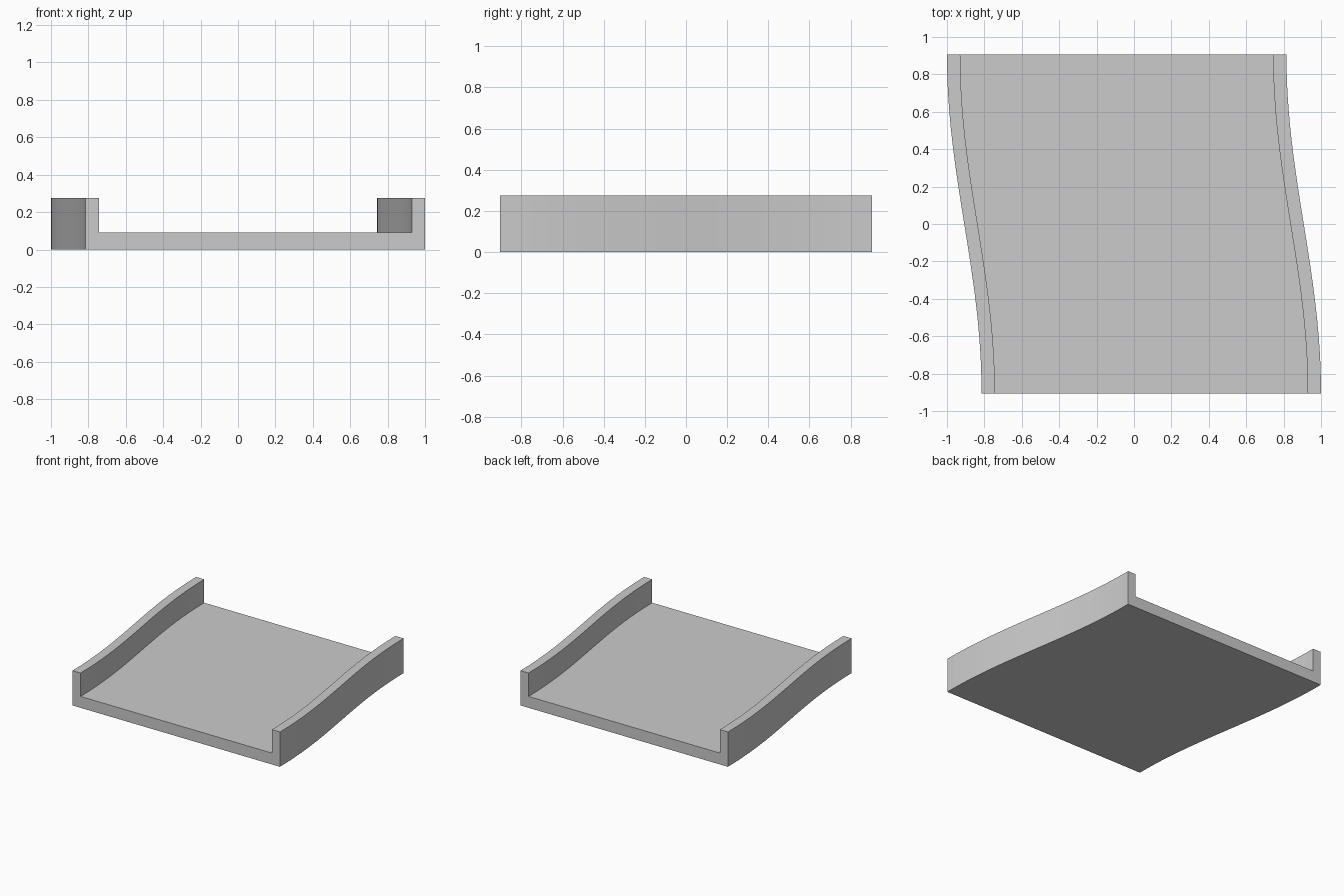
import bpy, bmesh
from math import sin, pi

if "Cube" in bpy.data.objects:
    bpy.data.objects.remove(bpy.data.objects["Cube"], do_unlink=True)

# One plain grey material
grey = bpy.data.materials.new("light_grey")
grey.use_nodes = True
color = (0.6, 0.6, 0.6, 1)
grey.diffuse_color = color
grey.node_tree.nodes["Principled BSDF"].inputs["Base Color"].default_value = color

HALF_WIDTH, HALF_LENGTH = 0.9075, 0.905
WALL, FLOOR, HEIGHT = 0.071, 0.09, 0.275
SWAY, STEPS = 0.0925, 24

# U-shaped cross-section: floor slab with two side walls
inner = HALF_WIDTH - WALL
half = [(HALF_WIDTH, 0), (HALF_WIDTH, HEIGHT), (inner, HEIGHT), (inner, FLOOR)]
section = half + [(-x, z) for x, z in reversed(half)]

# Sweep the section from front to back along a gentle S-curve
bm = bmesh.new()
rings = []
for i in range(STEPS + 1):
    t = 2 * i / STEPS - 1
    shift = -SWAY * sin(t * pi / 2)
    rings.append([bm.verts.new((x + shift, t * HALF_LENGTH, z)) for x, z in section])

for a, b in zip(rings, rings[1:]):
    for j in range(len(section)):
        k = (j + 1) % len(section)
        bm.faces.new((a[j], a[k], b[k], b[j]))

# Flat front and back ends
bm.faces.new(rings[0])
bm.faces.new(rings[-1])
bmesh.ops.recalc_face_normals(bm, faces=bm.faces)

mesh = bpy.data.meshes.new("curved_channel")
bm.to_mesh(mesh)
bm.free()
mesh.materials.append(grey)
channel = bpy.data.objects.new("curved_channel", mesh)
bpy.context.collection.objects.link(channel)
